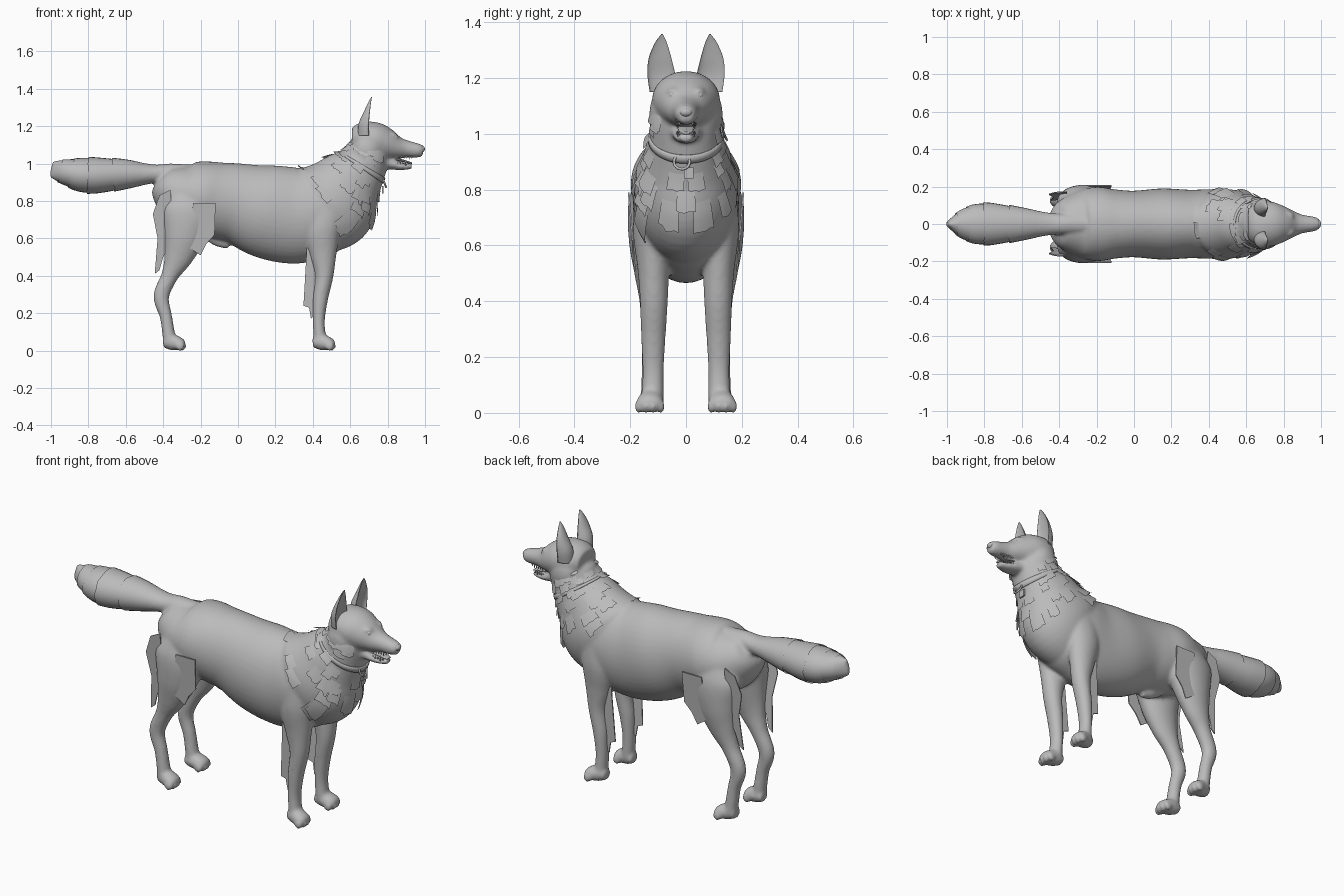
import bpy, bmesh, math, random
from mathutils import Vector, Matrix

random.seed(4)
if "Cube" in bpy.data.objects:
    bpy.data.objects.remove(bpy.data.objects["Cube"])

coat = bpy.data.materials.new("coat_grey")
coat.use_nodes = True
GREY = (0.5, 0.5, 0.5, 1)
coat.diffuse_color = GREY
coat.node_tree.nodes["Principled BSDF"].inputs["Base Color"].default_value = GREY
SIDES = {"near": -1, "far": 1}


def finish(bm, name, smooth=True):
    """Turn a bmesh into a named, coloured object."""
    bmesh.ops.recalc_face_normals(bm, faces=bm.faces)
    mesh = bpy.data.meshes.new(name)
    bm.to_mesh(mesh)
    bm.free()
    mesh.materials.append(coat)
    ob = bpy.data.objects.new(name, mesh)
    bpy.context.collection.objects.link(ob)
    for face in mesh.polygons:
        face.use_smooth = smooth
    return ob


def sample(rings, t):
    """Smooth interpolation through rings of (x, y, z, depth, width)."""
    last = len(rings) - 1
    t = min(max(t, 0), last)
    i = min(int(t), last - 1)
    f = t - i
    p = [rings[min(max(i + k, 0), last)] for k in (-1, 0, 1, 2)]
    return [b + f * (c - a) / 2 + f * f * (a - 2.5 * b + 2 * c - d / 2)
            + f ** 3 * (1.5 * (b - c) + (d - a) / 2) for a, b, c, d in zip(*p)]


def surface(rings, t, angle, scale=1, hollow=1):
    x, y, z, depth, width = sample(rings, t)
    ahead, behind = sample(rings, t + 0.1), sample(rings, t - 0.1)
    along = Vector((ahead[0] - behind[0], 0, ahead[2] - behind[2])).normalized()
    up = math.cos(angle) * depth * scale
    if up < 0:
        up *= hollow
    return Vector((x - along.z * up, y + math.sin(angle) * width * scale, z + along.x * up))


def grid(bm, rows, closed):
    """Skin rows of points; closed rows become tubes."""
    rows = [[bm.verts.new(p) for p in row] for row in rows]
    n = len(rows[0])
    for a, b in zip(rows, rows[1:]):
        for j in range(n if closed else n - 1):
            k = (j + 1) % n
            bm.faces.new((a[j], a[k], b[k], b[j]))
    return rows


def loft(bm, rings, side=1, hollow=1, sides=44, steps=8):
    rings = [(x, y * side, z, d, w) for x, y, z, d, w in rings]
    count = (len(rings) - 1) * steps
    rows = [[surface(rings, i / steps, math.tau * j / sides, 1, hollow) for j in range(sides)]
            for i in range(count + 1)]
    rows = grid(bm, rows, True)
    bm.faces.new(rows[0])
    bm.faces.new(rows[-1])


def centred(rings):
    return [(x, 0, z, d, w) for x, z, d, w in rings]


def ball(bm, centre, size):
    m = Matrix.Translation(centre) @ Matrix.Diagonal((*size, 1))
    bmesh.ops.create_uvsphere(bm, u_segments=20, v_segments=12, radius=1, matrix=m)


# Profiles along each limb and body section
torso = centred([(-.425, .91, .05, .06), (-.395, .89, .105, .12), (-.3, .84, .165, .175),
                 (-.2, .82, .195, .198), (-.1, .80, .207, .185), (0, .785, .217, .178),
                 (.15, .745, .25, .19), (.3, .722, .257, .183), (.42, .735, .24, .185),
                 (.52, .76, .2, .17), (.6, .76, .1, .1)])
neck = centred([(.36, .70, .21, .15), (.5, .79, .25, .185), (.6, .91, .185, .155),
                (.665, .995, .137, .128), (.7, 1.08, .115, .122), (.71, 1.14, .08, .1)])
skull = centred([(.61, 1.13, .06, .08), (.66, 1.13, .093, .115), (.73, 1.118, .103, .12),
                 (.79, 1.102, .09, .1), (.85, 1.085, .062, .072), (.9, 1.078, .047, .05),
                 (.96, 1.07, .038, .04), (.99, 1.068, .03, .028)])
jaw = centred([(.74, 1.03, .05, .07), (.82, .998, .03, .05),
               (.88, .985, .02, .039), (.93, .986, .014, .024)])
tail = centred([(-.26, .935, .06, .06), (-.36, .95, .05, .055), (-.45, .945, .05, .06),
                (-.6, .943, .076, .085), (-.8, .937, .092, .108), (-.92, .955, .066, .075),
                (-1, .972, .045, .012)])
belly_tuft = centred([(-.17, .63, .035, .03), (-.1, .592, .038, .03), (-.045, .57, .026, .022)])
foreleg = [(.48, .115, .82, .11, .06), (.45, .12, .66, .1, .07), (.455, .117, .52, .073, .057),
           (.46, .115, .4, .05, .05), (.44, .117, .27, .04, .044), (.432, .118, .15, .032, .038),
           (.44, .12, .05, .035, .04)]
hind_leg = [(-.27, .09, .88, .1, .07), (-.265, .12, .76, .145, .085), (-.285, .13, .62, .115, .075),
            (-.32, .13, .5, .078, .055), (-.365, .125, .4, .046, .042), (-.41, .125, .29, .042, .036),
            (-.385, .125, .18, .033, .034), (-.365, .125, .05, .035, .038)]
paw = [(.4, .12, .04, .025, .03), (.44, .124, .045, .043, .043),
       (.49, .13, .036, .034, .048), (.512, .13, .028, .02, .035)]
ear = [(.7, .08, 1.15, .06, .05), (.7, .088, 1.21, .055, .05), (.705, .093, 1.27, .034, .041),
       (.711, .09, 1.325, .015, .022), (.716, .086, 1.357, .002, .003)]
HIND_SHIFT = -.8

# Fused coat: torso, neck, head and legs
bm = bmesh.new()
for part in (torso, neck, skull, jaw, belly_tuft, tail):
    loft(bm, part)
for side in SIDES.values():
    loft(bm, foreleg, side)
    loft(bm, hind_leg, side)
    for shift in (0, HIND_SHIFT):
        loft(bm, [(p[0] + shift, *p[1:]) for p in paw], side)
        for toe in range(4):
            spread = toe - 1.5
            ball(bm, (.505 + shift - abs(spread) * .01, side * .13 + spread * .027, .023),
                 (.024, .013, .024))
    ball(bm, (.69, side * .08, 1.07), (.075, .052, .09))
    ball(bm, (.815, side * .045, 1.152), (.04, .025, .015))
body = finish(bm, "body_coat")
remesh = body.modifiers.new("fuse", "REMESH")
remesh.mode, remesh.voxel_size, remesh.use_smooth_shade = "VOXEL", .009, True
relax = body.modifiers.new("relax", "SMOOTH")
relax.iterations, relax.factor = 7, .5

# Ears, hollow towards the front, and eyes
for label, side in SIDES.items():
    bm = bmesh.new()
    loft(bm, ear, side, hollow=-.35)
    finish(bm, label + "_ear")
    bm = bmesh.new()
    ball(bm, (.84, side * .048, 1.137), (.014, .014, .014))
    finish(bm, label + "_eye")

# Nose, tongue and teeth
bm = bmesh.new()
ball(bm, (.982, 0, 1.078), (.018, .024, .017))
finish(bm, "nose")
bm = bmesh.new()
loft(bm, centred([(.8, 1.03, .008, .03), (.87, 1.018, .007, .03), (.93, 1.002, .004, .018)]))
finish(bm, "tongue")
bm = bmesh.new()
for side in SIDES.values():
    for i in range(6):
        x, long = .86 + i * .014, .026 if i == 4 else .014
        for z, flip in ((1.034, math.pi), (1.004, 0)):
            m = Matrix.Translation((x if flip else x - .02, side * (.034 - i * .002), z))
            bmesh.ops.create_cone(bm, cap_ends=True, segments=6, radius1=.005, radius2=.001,
                                  depth=long, matrix=m @ Matrix.Rotation(flip, 4, "X"))
finish(bm, "teeth")

# Overlapping fur sleeves round the tail
for n, start in enumerate((2.5, 3.2, 3.9, 4.5)):
    bm = bmesh.new()
    rows = [[surface(tail, start + .2 * i + (random.uniform(0, .06) if i == 4 else 0),
                     math.tau * j / 28, 1 + .02 * i) for j in range(28)] for i in range(5)]
    grid(bm, rows, True)
    finish(bm, f"tail_sleeve_{n + 1}")


def fur_patch(bm, rings, t, angle, length, width, lift):
    """A lifted tuft hugging a section, with a ragged free end."""
    rows = []
    for i in range(4):
        ragged = [random.uniform(-.1, .1) if i == 3 else 0 for _ in range(6)]
        rows.append([surface(rings, t - length * (i / 3 + ragged[j]), angle + width * (j / 5 - .5),
                             1.01 + lift * i / 3) for j in range(6)])
    grid(bm, rows, False)


# Ruff tufts round the neck, shoulders and cheeks
bm = bmesh.new()
for n in range(64):
    t = random.uniform(1.15, 4.2)
    angle = random.uniform(.1, 2.3) * random.choice((-1, 1))
    fur_patch(bm, neck, t, angle, random.uniform(.3, .5), random.uniform(.25, .5),
              random.uniform(.03, .1))
finish(bm, "neck_ruff")

# Chest bib
bm = bmesh.new()
for t, angle in ((2.5, 2.9), (2.5, -2.9), (2, math.pi), (1.7, 2.8), (1.7, -2.8)):
    fur_patch(bm, neck, t, angle, .45, .4, .06)
finish(bm, "chest_bib")

# Feathering behind the legs and on the flanks
feathers = {
    "foreleg_feather": (.12, .02, [(.43, .74), (.37, .78), (.365, .5), (.35, .24), (.38, .23),
                                   (.39, .17), (.42, .2), (.44, .5)]),
    "breeches": (.13, .05, [(-.36, .86), (-.42, .83), (-.455, .73), (-.43, .6), (-.445, .41),
                            (-.42, .43), (-.4, .5), (-.35, .6)]),
    "flank_feather": (.18, .04, [(-.24, .79), (-.12, .79), (-.125, .62), (-.17, .57),
                                 (-.2, .51), (-.26, .55)]),
}
for part, (y, lean, outline) in feathers.items():
    for label, side in SIDES.items():
        bm = bmesh.new()
        low = min(z for x, z in outline)
        bm.faces.new([bm.verts.new((x, side * (y + lean * (z - low) * 2), z)) for x, z in outline])
        ob = finish(bm, f"{label}_{part}", False)
        ob.modifiers.new("thickness", "SOLIDIFY").thickness = .006

# Collar, ring and tag
bm = bmesh.new()
grid(bm, [[surface(neck, t, math.tau * j / 40, 1.04) for j in range(40)] for t in (2.8, 2.9, 3)], True)
collar = finish(bm, "collar")
collar.modifiers.new("thickness", "SOLIDIFY").thickness = .008
bpy.ops.mesh.primitive_torus_add(major_radius=.028, minor_radius=.005, major_segments=24,
                                 minor_segments=8, location=(.782, -.015, .9),
                                 rotation=(0, math.radians(70), 0))
bpy.context.object.name = "collar_ring"
bpy.context.object.data.materials.append(coat)
bpy.ops.object.shade_smooth()
bm = bmesh.new()
bmesh.ops.create_cube(bm, size=1, matrix=Matrix.Translation((.775, .01, .86))
                      @ Matrix.Diagonal((.008, .035, .04, 1)))
finish(bm, "collar_tag", False)
